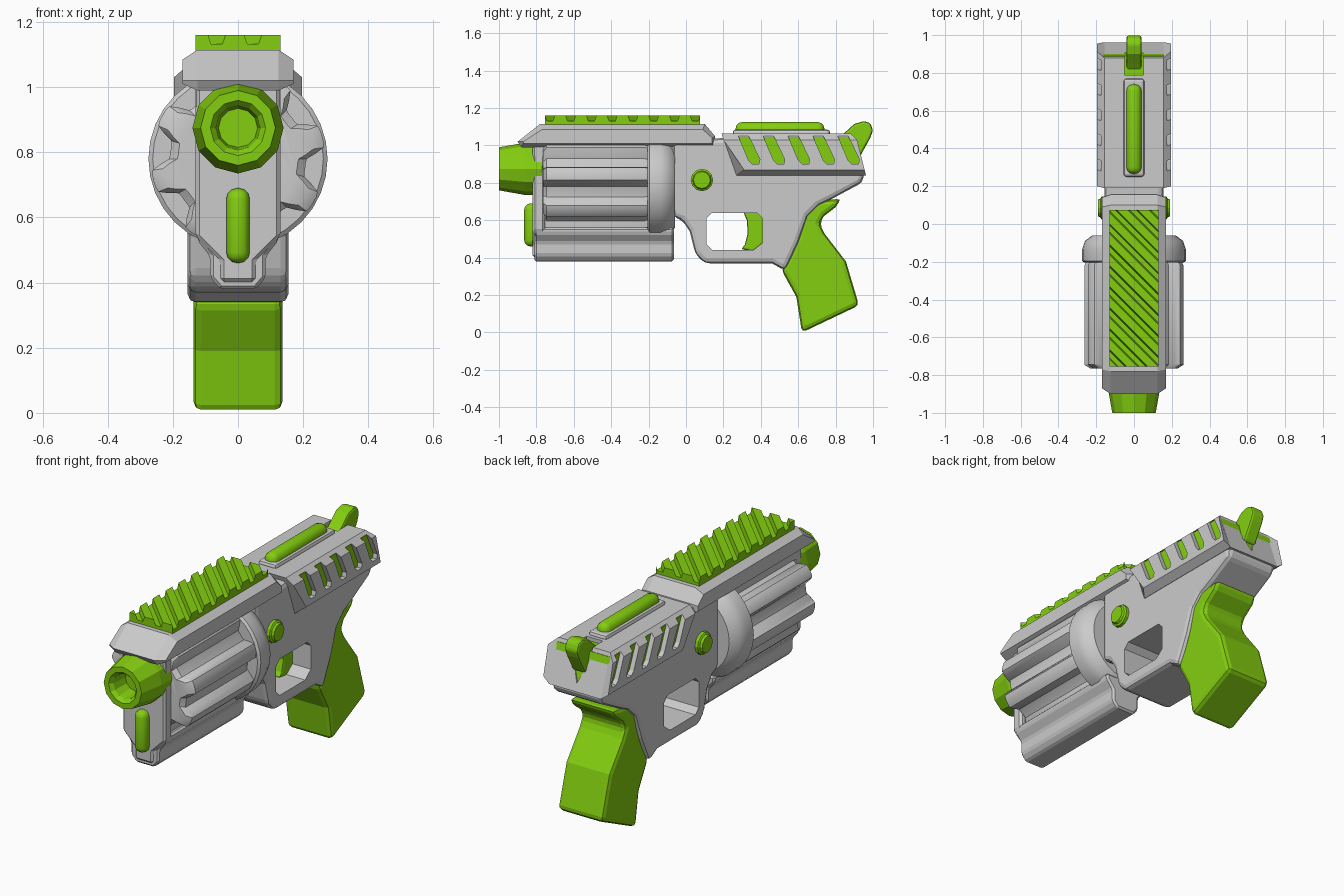
import bpy, bmesh, math
from mathutils import Vector

if "Cube" in bpy.data.objects:
    bpy.data.objects.remove(bpy.data.objects["Cube"])

green = bpy.data.materials.new("lime_green")
green.diffuse_color = (0.23, 0.62, 0.005, 1)
green.use_nodes = True
green.node_tree.nodes["Principled BSDF"].inputs["Base Color"].default_value = green.diffuse_color


def finish(name, bm, mat=None, bevel=0, seg=2, smooth=None):
    """Turn a bmesh into an object, with optional bevel, material and smoothing."""
    bmesh.ops.recalc_face_normals(bm, faces=bm.faces)
    me = bpy.data.meshes.new(name)
    bm.to_mesh(me)
    bm.free()
    ob = bpy.data.objects.new(name, me)
    bpy.context.collection.objects.link(ob)
    if mat:
        me.materials.append(mat)
    bpy.ops.object.select_all(action='DESELECT')
    bpy.context.view_layer.objects.active = ob
    ob.select_set(True)
    if bevel:
        m = ob.modifiers.new("bevel", 'BEVEL')
        m.width, m.segments, m.limit_method = bevel, seg, 'ANGLE'
        m.angle_limit = math.radians(30)
        bpy.ops.object.modifier_apply(modifier="bevel")
    if smooth:
        bpy.ops.object.shade_smooth_by_angle(angle=math.radians(smooth))
    return ob


def loft(name, rings, **kw):
    """Skin a stack of equal-length point rings and cap both ends."""
    bm = bmesh.new()
    vs = [[bm.verts.new(p) for p in ring] for ring in rings]
    n = len(vs[0])
    for a, b in zip(vs, vs[1:]):
        for i in range(n):
            j = (i + 1) % n
            bm.faces.new((a[i], a[j], b[j], b[i]))
    bm.faces.new(vs[0])
    bm.faces.new(vs[-1])
    return finish(name, bm, **kw)


def side(name, pts, half, inner=None, inner_half=0, lo=None, **kw):
    """Side outline (y, z) extruded across x; inner gives a chamfered crown."""
    ring = lambda x, p: [(x, y, z) for y, z in p]
    if inner:
        rings = [ring(-half, pts), ring(-inner_half, inner), ring(inner_half, inner), ring(half, pts)]
    else:
        rings = [ring(-half if lo is None else lo, pts), ring(half, pts)]
    return loft(name, rings, **kw)


def section(name, half_pts, y0, y1, **kw):
    """Half cross-section (x, z), mirrored in x and extruded along y."""
    pts = half_pts + [(-x, z) for x, z in reversed(half_pts) if x > 0]
    return loft(name, [[(x, y, z) for x, z in pts] for y in (y0, y1)], **kw)


def turned(name, prof, cz, n, radius=lambda a: 1, **kw):
    """Profile of (y, r) turned round a y axis at height cz."""
    ang = [2 * math.pi * i / n for i in range(n)]
    return loft(name, [[(r * radius(a) * math.cos(a), y, cz + r * radius(a) * math.sin(a))
                        for a in ang] for y, r in prof], **kw)


def box(name, lo, hi, **kw):
    (x0, y0, z0), (x1, y1, z1) = lo, hi
    return loft(name, [[(x0, y0, z), (x1, y0, z), (x1, y1, z), (x0, y1, z)] for z in (z0, z1)], **kw)


def cut(ob, cutter):
    m = ob.modifiers.new("cut", 'BOOLEAN')
    m.object, m.solver = cutter, 'EXACT'
    bpy.ops.object.select_all(action='DESELECT')
    bpy.context.view_layer.objects.active = ob
    ob.select_set(True)
    bpy.ops.object.modifier_apply(modifier="cut")
    bpy.data.objects.remove(cutter)


# Main body with trigger guard opening
body = side("body", [(-.07, 1.02), (.2, 1.04), (.8, 1.0), (.92, .92), (.955, .85), (.94, .80), (.79, .72),
                     (.71, .68), (.65, .62), (.60, .48), (.53, .33), (.46, .37), (.10, .37), (.05, .42),
                     (.02, .54), (-.02, .60), (-.07, .62)], .155, bevel=.025)
cut(body, side("guard_cutter", [(.11, .47), (.14, .44), (.36, .44), (.41, .48), (.41, .61),
                                (.38, .64), (.14, .64), (.11, .61)], .3))

# Top strap, front plate and under-barrel
side("top_strap", [(-.87, 1.02), (-.77, 1.085), (.09, 1.085), (.14, 1.04), (.14, 1.01), (-.87, 1.01)], .17,
     [(-.90, 1.02), (-.78, 1.115), (.10, 1.115), (.155, 1.05), (.155, .99), (-.88, .99)], .125)
box("upper_frame", (-.13, -.81, .94), (.13, 0, 1.03))
section("front_plate", [(.115, 1.02), (.13, 1.0), (.13, .54), (.055, .465), (.055, .40)], -.82, -.755, bevel=.012, seg=1)
section("under_barrel", [(.125, .56), (.125, .53), (.085, .48), (.085, .415), (.055, .38)], -.81, -.065, bevel=.01, seg=1)

# Fluted drum with eight lobes, and its rear collar
PHASE = math.radians(15)
lobe = lambda a: 1 + .125 * max(-1, min(1, 1.8 * math.cos(8 * (a - PHASE))))
turned("drum", [(-.765, .21), (-.745, .238), (-.22, .238), (-.19, .225)], .78, 96, lobe, smooth=35)
turned("drum_collar", [(-.205, .262), (-.195, .275), (-.135, .275), (-.09, .26), (-.06, .22)], .78, 32, smooth=35)

# Muzzle with bore
turned("muzzle", [(-.89, .06), (-.98, .068), (-1, .085), (-1, .115), (-.86, .14), (-.77, .14), (-.765, .12)],
       .875, 12, mat=green)

# Rear slide with slanted vents over a green liner
slide = side("rear_slide", [(.2, 1.03), (.31, .87), (.955, .87), (.915, 1.03)], .197,
             [(.19, 1.065), (.27, .84), (.962, .84), (.88, 1.065)], .157)
for i in range(5):
    d = .133 * i
    vent = [(.28 + d, 1.05), (.335 + d, 1.05), (.395 + d, .925), (.39 + d, .90), (.355 + d, .90), (.335 + d, .92)]
    for a, b in ((.165, .3), (-.3, -.165)):
        cut(slide, side("vent_cutter", vent, b, lo=a))
cut(slide, section("hammer_cutter", [(.05, 1.2), (.05, 1.0), (0, .88)], .79, 1.1))
side("vent_liner", [(.25, 1.045), (.34, .885), (.937, .885), (.89, 1.045)], .171, mat=green)

# Hammer
side("hammer", [(.79, 1.02), (.85, 1.07), (.90, 1.115), (.95, 1.13), (.985, 1.12), (1.0, 1.08),
                (.985, 1.04), (.93, .94), (.85, .92)], .04, bevel=.012, mat=green)

# Diagonally ribbed top rail
rail = box("top_rail", (-.13, -.755, 1.10), (.13, .075, 1.16), mat=green)
for k in range(10):
    y = -.82 + .111 * k
    cut(rail, loft("groove_cutter", [[(-.2, y + .2 - w, z), (.2, y - .2 - w, z), (.2, y - .2 + w, z), (-.2, y + .2 + w, z)]
                                     for z, w in ((1.132, .017), (1.18, .034))]))

# Raised inlays on the slide and the front plate
box("inlay_base", (-.055, .25, 1.05), (.055, .77, 1.085), bevel=.015)
box("top_inlay", (-.04, .265, 1.03), (.04, .74, 1.125), bevel=.036, seg=3, mat=green, smooth=40)
box("front_inlay", (-.036, -.865, .46), (.036, -.78, .69), bevel=.033, seg=3, mat=green, smooth=40)

# Pivot pins on both sides
for name, s in (("pin_right", 1), ("pin_left", -1)):
    rings = [[(s * x, .085 + r * math.cos(a * math.pi / 6), .815 + r * math.sin(a * math.pi / 6)) for a in range(12)]
             for x, r in ((.13, .06), (.172, .06), (.178, .05), (.19, .045))]
    loft(name, rings, mat=green)

# Trigger
side("trigger", [(.30, .66), (.325, .60), (.33, .53), (.315, .47), (.295, .445), (.36, .435), (.42, .48), (.42, .66)],
     .045, bevel=.01, mat=green)

# Grip
side("grip", [(.64, .70), (.83, .715), (.80, .67), (.735, .62), (.715, .58), (.74, .53), (.855, .38), (.925, .145),
              (.62, 0), (.59, .19), (.51, .335), (.56, .42), (.60, .52)], .137, bevel=.025, mat=green)
